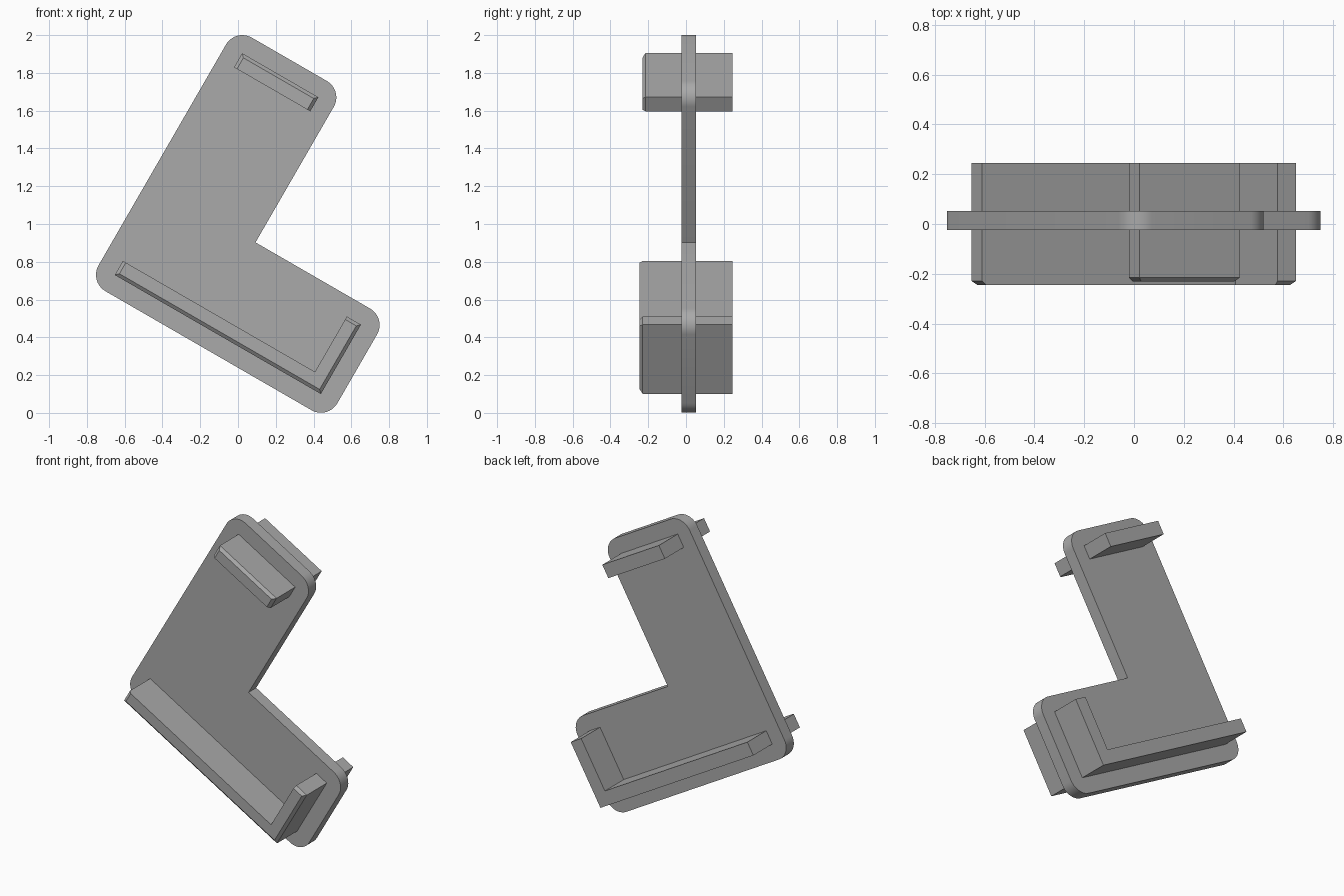
import bpy, bmesh, math
from mathutils import Vector

if "Cube" in bpy.data.objects:
    bpy.data.objects.remove(bpy.data.objects["Cube"], do_unlink=True)

GREY = (0.4, 0.4, 0.4, 1)
mat = bpy.data.materials.new("plain grey")
mat.use_nodes = True
mat.diffuse_color = GREY
mat.node_tree.nodes["Principled BSDF"].inputs["Base Color"].default_value = GREY

# The bracket is tilted: u runs along its short arm, v along its long arm
TILT = math.radians(30)
C, S = math.cos(TILT), math.sin(TILT)


def place(u, v, y):
    return Vector((u * C + v * S, y, -u * S + v * C))


def prism(name, layers, round_edges=None):
    """Join equal-length (outline, y) layers, front to back, into a solid."""
    bm = bmesh.new()
    rings = [[bm.verts.new(place(u, v, y)) for u, v in pts] for pts, y in layers]
    n = len(rings[0])
    bm.faces.new(rings[0])
    bm.faces.new(rings[-1][::-1])
    for a, b in zip(rings, rings[1:]):
        for i in range(n):
            j = (i + 1) % n
            bm.faces.new((a[i], b[i], b[j], a[j]))
    if round_edges:
        corners = [bm.edges.get((rings[0][i], rings[-1][i])) for i in round_edges]
        bmesh.ops.bevel(bm, geom=corners, offset=0.1, offset_type='OFFSET',
                        segments=10, profile=0.5, affect='EDGES')
    bmesh.ops.recalc_face_normals(bm, faces=bm.faces)
    mesh = bpy.data.meshes.new(name)
    bm.to_mesh(mesh)
    bm.free()
    mesh.materials.append(mat)
    obj = bpy.data.objects.new(name, mesh)
    bpy.context.collection.objects.link(obj)
    bpy.ops.object.select_all(action='DESELECT')
    obj.select_set(True)
    bpy.context.view_layer.objects.active = obj
    bpy.ops.object.shade_smooth_by_angle(angle=math.radians(30))
    return obj


# Flat L-shaped plate with rounded outer corners
L0, R0, B0, T0 = -1.03, 0.43, 0.207, 1.757
plate = [(L0, B0), (R0, B0), (R0, 0.828), (-0.371, 0.828), (-0.371, T0), (L0, T0)]
prism("base_plate", [(plate, -0.025), (plate, 0.053)], round_edges=(0, 1, 2, 4, 5))

BACK = 0.245   # rear end of both ribs
W = 0.086      # rib thickness
E = 0.018      # front chamfer on outer edges and ends


# Corner rib following the lower edge and the short end
def corner_outline(e):
    l, r, b, t = -0.93, 0.33, 0.306, 0.73
    return [(l + e, b + e), (r - e, b + e), (r - e, t - e),
            (r - W, t - e), (r - W, b + W), (l + e, b + W)]


prism("corner_rib", [(corner_outline(E), -0.245), (corner_outline(0), -0.229),
                     (corner_outline(0), BACK)])


# Straight rib at the upper end
def top_outline(e):
    l, r, t = -0.933, -0.467, 1.66
    return [(l + e, t - W), (r - e, t - W), (r - e, t - e), (l + e, t - e)]


prism("top_rib", [(top_outline(E), -0.231), (top_outline(0), -0.215),
                  (top_outline(0), BACK)])
